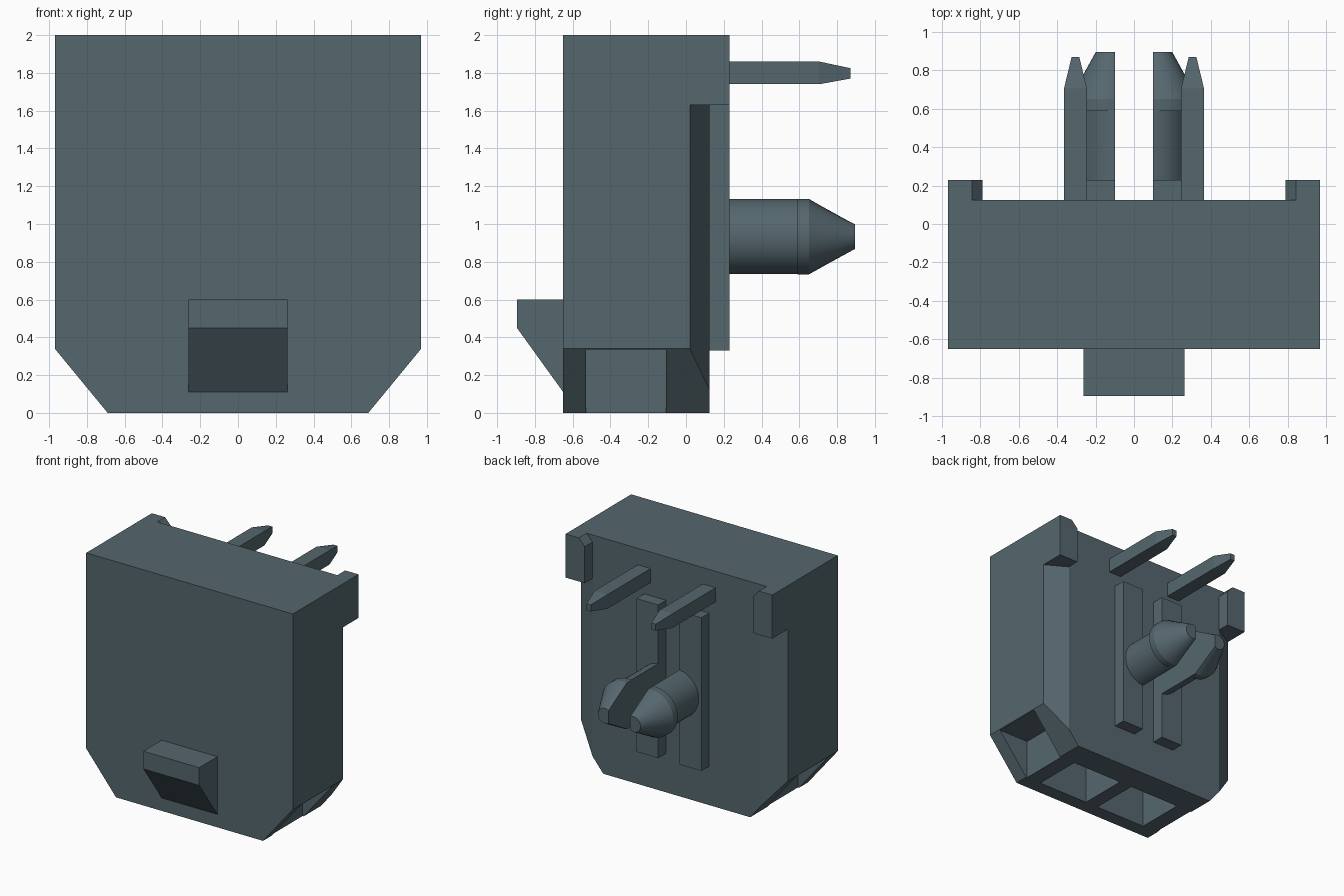
import bpy, bmesh, math

cube = bpy.data.objects.get("Cube")
if cube:
    bpy.data.objects.remove(cube, do_unlink=True)

slate = bpy.data.materials.new("slate_grey")
slate.use_nodes = True
colour = (0.09, 0.135, 0.155, 1)
slate.diffuse_color = colour
slate.node_tree.nodes["Principled BSDF"].inputs["Base Color"].default_value = colour


def loft(name, rings):
    """Solid through matching rings of points, capped at both ends."""
    bm = bmesh.new()
    loops = [[bm.verts.new(p) for p in ring] for ring in rings]
    n = len(loops[0])
    for a, b in zip(loops, loops[1:]):
        for i in range(n):
            j = (i + 1) % n
            bm.faces.new((a[i], a[j], b[j], b[i]))
    bm.faces.new(loops[0])
    bm.faces.new(loops[-1])
    bmesh.ops.recalc_face_normals(bm, faces=bm.faces)
    mesh = bpy.data.meshes.new(name)
    bm.to_mesh(mesh)
    bm.free()
    mesh.materials.append(slate)
    obj = bpy.data.objects.new(name, mesh)
    bpy.context.collection.objects.link(obj)
    return obj


def rect(x0, x1, z0, z1, y):
    return [(x0, y, z0), (x1, y, z0), (x1, y, z1), (x0, y, z1)]


def box(name, x0, x1, y0, y1, z0, z1):
    return loft(name, [rect(x0, x1, z0, z1, y) for y in (y0, y1)])


def cut(target, cutter):
    mod = target.modifiers.new("cut", "BOOLEAN")
    mod.operation = "DIFFERENCE"
    mod.solver = "EXACT"
    mod.object = cutter
    bpy.context.view_layer.objects.active = target
    bpy.ops.object.modifier_apply(modifier=mod.name)
    bpy.data.objects.remove(cutter, do_unlink=True)


# Housing with slanted lower corners
outline = [(-0.69, 0), (0.69, 0), (0.97, 0.34), (0.97, 2), (-0.97, 2), (-0.97, 0.34)]
housing = loft("housing", [[(x, y, z) for x, z in outline] for y in (-0.65, 0.125)])

for s, side in ((1, "left"), (-1, "right")):
    # Bevelled rear corner below the tab
    tri = [(0.97 + 0.18, 0.02 - 0.105), (0.79 - 0.18, 0.125 + 0.105), (1.2, 0.3)]
    cut(housing, loft("corner_cutter", [[(s * x, y, z) for x, y in tri] for z in (-0.1, 1.63)]))
    # Side pocket in the slanted corner
    cut(housing, box("pocket_cutter", *sorted((s * 0.68, s * 1.1)), -0.53, -0.105, -0.1, 0.335))
    # Contact socket open at the bottom
    cut(housing, box("socket_cutter", *sorted((s * 0.06, s * 0.54)), -0.53, -0.105, -0.1, 1.6))

    # Rear corner tab with bevelled inner top edge
    tab = [(0.97, 1.63), (0.97, 2), (0.845, 2), (0.79, 1.94), (0.79, 1.63)]
    loft(side + "_rear_tab", [[(s * x, y, z) for x, z in tab] for y in (0.12, 0.23)])

    # Vertical rib on the back
    box(side + "_rib", *sorted((s * 0.1, s * 0.305)), 0.11, 0.23, 0.33, 1.63)

    # Contact pin with tapered tip
    loft(side + "_pin", [
        rect(s * 0.245, s * 0.365, 1.74, 1.86, 0.10),
        rect(s * 0.245, s * 0.365, 1.74, 1.86, 0.705),
        rect(s * 0.285, s * 0.325, 1.77, 1.825, 0.87)])

    # Split mounting peg: D-shaped sections (y, centre x, radius) with a barb and cone
    rings = []
    for y, c, r in ((0.2, 0.08, 0.2), (0.59, 0.08, 0.2), (0.59, 0.135, 0.2),
                    (0.65, 0.135, 0.2), (0.895, 0.135, 0.065)):
        end = math.acos((0.1 - c) / r)
        angles = [end * (i / 12 - 1) for i in range(25)]
        rings.append([(s * (c + r * math.cos(a)), y, 0.933 + r * math.sin(a)) for a in angles])
    peg = loft(side + "_mounting_peg", rings)
    bpy.ops.object.select_all(action="DESELECT")
    peg.select_set(True)
    bpy.context.view_layer.objects.active = peg
    bpy.ops.object.shade_smooth_by_angle(angle=math.radians(25))

# Wedge-shaped latch on the front
latch = [(-0.64, 0.6), (-0.895, 0.6), (-0.895, 0.45), (-0.65, 0.11), (-0.64, 0.11)]
loft("front_latch", [[(x, y, z) for y, z in latch] for x in (-0.262, 0.262)])
